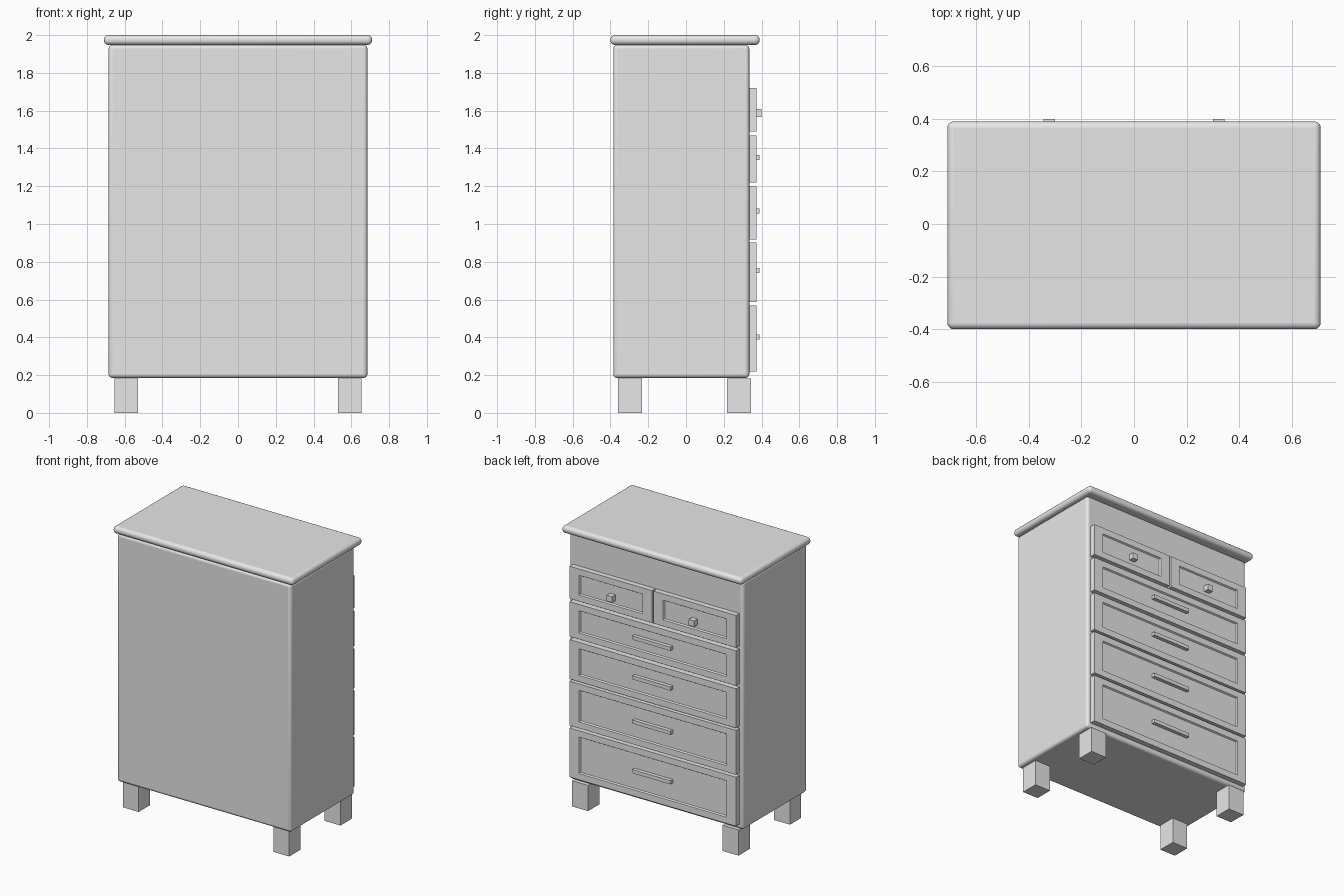
import bpy
import bmesh
from math import radians

default_cube = bpy.data.objects.get("Cube")
if default_cube:
    bpy.data.objects.remove(default_cube, do_unlink=True)

# Single painted finish
paint = bpy.data.materials.new("pale_grey_paint")
paint.use_nodes = True
colour = (0.8, 0.8, 0.8, 1)
paint.diffuse_color = colour
for node in paint.node_tree.nodes:
    if node.type == "BSDF_PRINCIPLED":
        node.inputs["Base Color"].default_value = colour


def box_bmesh(x, y, z):
    """Box from (low, high) pairs on each axis."""
    bm = bmesh.new()
    bmesh.ops.create_cube(bm, size=1)
    for v in bm.verts:
        v.co = [pair[co > 0] for pair, co in zip((x, y, z), v.co)]
    return bm


def finish(name, bm, bevel=0.0, segments=4):
    mesh = bpy.data.meshes.new(name)
    bm.normal_update()
    bm.to_mesh(mesh)
    bm.free()
    mesh.materials.append(paint)
    obj = bpy.data.objects.new(name, mesh)
    bpy.context.collection.objects.link(obj)
    if bevel:
        mod = obj.modifiers.new("rounded_edges", "BEVEL")
        mod.width = bevel
        mod.segments = segments
        bpy.ops.object.select_all(action="DESELECT")
        obj.select_set(True)
        bpy.context.view_layer.objects.active = obj
        bpy.ops.object.shade_smooth_by_angle(angle=radians(35))
    return obj


def box(name, x, y, z, bevel=0.0, segments=4):
    return finish(name, box_bmesh(x, y, z), bevel, segments)


FACE, BACK = 0.373, 0.325     # drawer front and the side sunk in the cabinet


def drawer(name, x, z):
    """Drawer front with a shallow recessed panel."""
    bm = box_bmesh(x, (BACK, FACE), z)
    bm.normal_update()
    panel = max(bm.faces, key=lambda f: f.calc_center_median().y)
    cx, cz = sum(x) / 2, sum(z) / 2
    for dx, dz, depth in ((0.075, 0.045, 0), (0.081, 0.051, 0.01)):
        bmesh.ops.inset_individual(bm, faces=[panel], thickness=0.01)
        for v in panel.verts:
            v.co = (x[1] - dx if v.co.x > cx else x[0] + dx,
                    FACE - depth,
                    z[1] - dz if v.co.z > cz else z[0] + dz)
    finish(name, bm)


# Cabinet and rounded top
box("cabinet", (-0.685, 0.685), (-0.385, 0.335), (0.185, 1.948), 0.02)
box("top_board", (-0.71, 0.71), (-0.4, 0.39), (1.948, 2.0), 0.024, 5)

# Four square legs
for side, sx in (("right", -1), ("left", 1)):
    leg_x = sorted((sx * 0.53, sx * 0.655))
    box(f"front_leg_{side}", leg_x, (-0.36, -0.233), (0, 0.2))
    box(f"back_leg_{side}", leg_x, (0.217, 0.344), (0, 0.183))

    # Small upper drawers with square knobs
    drawer(f"small_drawer_{side}", sorted((sx * 0.006, sx * 0.655)), (1.49, 1.72))
    box(f"knob_{side}", sorted((sx * 0.301, sx * 0.344)), (0.36, 0.4), (1.566, 1.608))

# Wide drawers, growing taller towards the floor, with bar handles
wide = ((1.22, 1.468, 1.352), (0.918, 1.198, 1.069),
        (0.587, 0.902, 0.754), (0.22, 0.569, 0.402))
for i, (low, high, grip) in enumerate(wide, 1):
    drawer(f"wide_drawer_{i}", (-0.655, 0.655), (low, high))
    box(f"handle_{i}", (-0.15, 0.15), (0.36, 0.389), (grip - 0.013, grip + 0.013))
